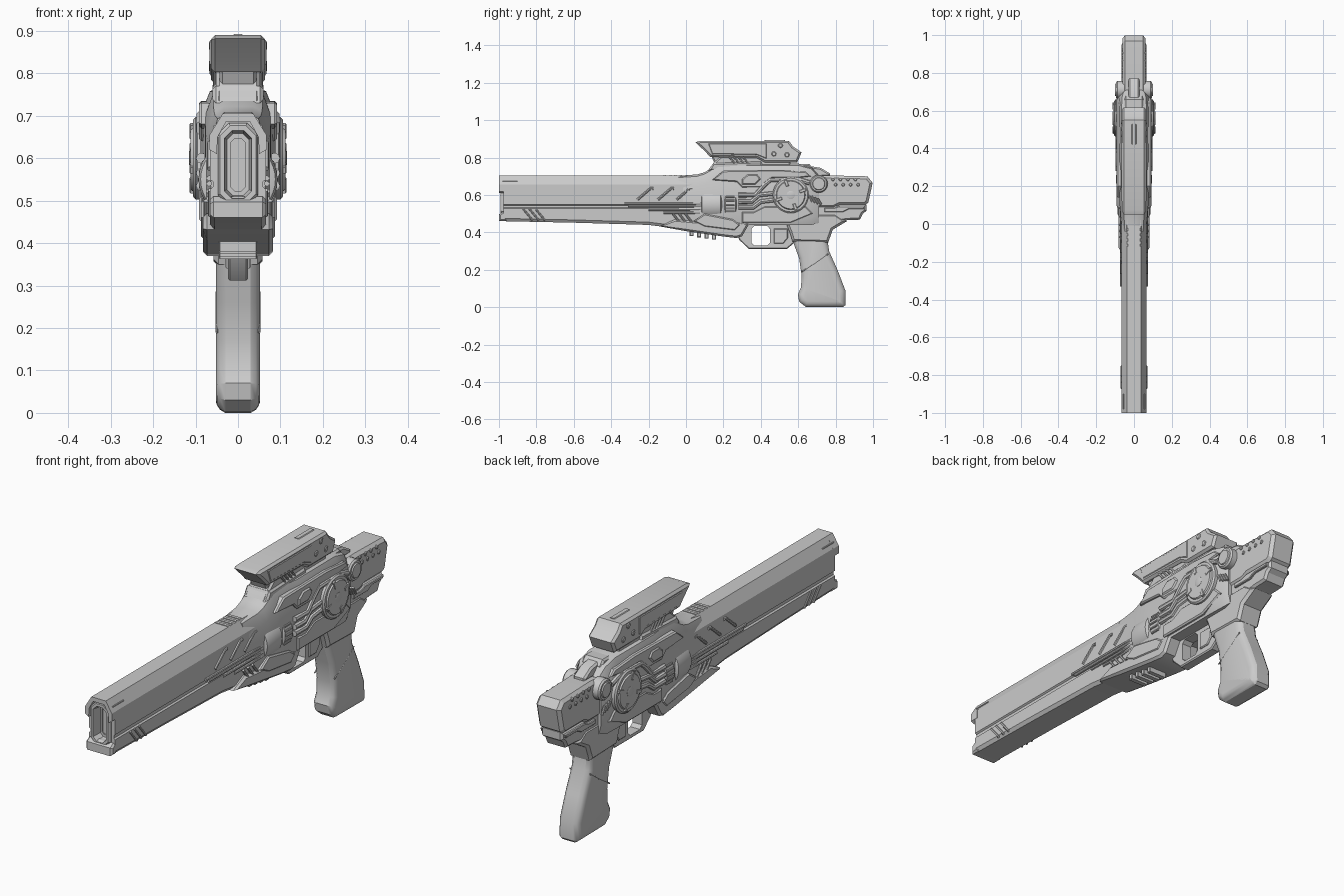
import bpy, bmesh
from math import sin, cos, pi, radians
from mathutils import Vector

if "Cube" in bpy.data.objects:
    bpy.data.objects.remove(bpy.data.objects["Cube"])


def loft(name, rings):
    """Skin a list of equal-length 3D rings and cap both ends."""
    bm = bmesh.new()
    rows = [[bm.verts.new(p) for p in r] for r in rings]
    n = len(rows[0])
    for a, b in zip(rows, rows[1:]):
        for i in range(n):
            bm.faces.new((a[i], a[(i + 1) % n], b[(i + 1) % n], b[i]))
    bm.faces.new(rows[0][::-1])
    bm.faces.new(rows[-1])
    bmesh.ops.recalc_face_normals(bm, faces=bm.faces)
    me = bpy.data.meshes.new(name)
    bm.to_mesh(me)
    bm.free()
    ob = bpy.data.objects.new(name, me)
    bpy.context.collection.objects.link(ob)
    return ob


def inset(pts, d):
    """Move a side outline inward by d."""
    p = [Vector(q) for q in pts]
    n = len(p)
    area = sum(p[i].x * p[(i + 1) % n].y - p[i].y * p[(i + 1) % n].x for i in range(n))
    s = 1 if area > 0 else -1
    out = []
    for i in range(n):
        a, b = (p[i] - p[i - 1]).normalized(), (p[(i + 1) % n] - p[i]).normalized()
        na, nb = Vector((-a.y, a.x)) * s, Vector((-b.y, b.x)) * s
        out.append(p[i] + (na + nb) / max(1 + na.dot(nb), 0.4) * d)
    return out


def layers(name, pts, lay):
    """Extrude a y-z outline over x, with (x, inset) layers."""
    return loft(name, [[(x, q[0], q[1]) for q in inset(pts, d)] for x, d in lay])


def slab(name, pts, w, c=0.008):
    return layers(name, pts, [(-w, c), (c - w, 0), (w - c, 0), (w, c)])


def plates(name, pts, x0, x1, c=0.006):
    for s, side in ((1, "right"), (-1, "left")):
        layers(f"{name}_{side}", pts, [(s * x0, 0), (s * (x1 - c), 0), (s * x1, c)])


def rect(y0, y1, z0, z1):
    return [(y0, z0), (y1, z0), (y1, z1), (y0, z1)]


def sym(half, y):
    """Mirror a half cross-section of (x, z), top to bottom, at y."""
    return [(x, y, z) for x, z in half] + [(-x, y, z) for x, z in reversed(half)]


def lathe(name, c, prof, axis, n=32):
    """Stack of (radius, position) circles along x or y."""
    rings = []
    for r, t in prof:
        ring = []
        for i in range(n):
            u, v = r * cos(2 * pi * i / n), r * sin(2 * pi * i / n)
            ring.append((t, c[1] + u, c[2] + v) if axis == "x" else (c[0] + u, t, c[2] + v))
        rings.append(ring)
    return loft(name, rings)


def discs(name, y, z, prof, n=32):
    for s, side in ((1, "right"), (-1, "left")):
        lathe(f"{name}_{side}", (0, y, z), [(r, s * t) for r, t in prof], "x", n)


def pipes(name, pts, r, x):
    """Mirrored bevelled-curve tubes along a y-z path."""
    for s, side in ((1, "right"), (-1, "left")):
        cu = bpy.data.curves.new(f"{name}_{side}", "CURVE")
        cu.dimensions, cu.bevel_depth, cu.bevel_resolution, cu.use_fill_caps = "3D", r, 2, True
        sp = cu.splines.new("POLY")
        sp.points.add(len(pts) - 1)
        for q, p in zip(sp.points, pts):
            q.co = (s * x, p[0], p[1], 1)
        ob = bpy.data.objects.new(f"{name}_{side}", cu)
        bpy.context.collection.objects.link(ob)


def cut(ob, cutter):
    m = ob.modifiers.new("cut", "BOOLEAN")
    m.operation, m.object = "DIFFERENCE", cutter
    cutter.hide_render = True
    cutter.hide_set(True)


def slot(hx, hz, y, z=0.585):
    c = hx * 0.55
    return sym([(hx - c, z + hz), (hx, z + hz - c), (hx, z - hz + c), (hx - c, z - hz)], y)


# Barrel with side groove and slot-shaped bore
def barrel_sec(y, zb):
    return sym([(.036, .705), (.066, .655), (.066, .55), (.059, .545), (.059, .532),
                (.066, .527), (.066, zb + .015), (.055, zb)], y)
barrel = loft("barrel", [barrel_sec(y, z) for y, z in
                         ((-.975, .46), (-.6, .452), (-.2, .44), (0, .415), (.15, .4))])
cut(barrel, loft("bore_cutter", [slot(.04, .088, -1.1), slot(.04, .088, -.93)]))
ring = loft("muzzle_ring", [slot(.047, .098, -.94), slot(.047, .098, -.985), slot(.042, .092, -.993),
                            slot(.032, .08, -.993), slot(.026, .073, -.95)])
cut(ring, loft("slot_cutter", [slot(.017, .062, -1.1), slot(.017, .062, -.945)]))
hood = [(.036, .705), (.067, .655), (.067, .62), (.05, .61), (.048, .65), (.028, .686)]
loft("muzzle_hood", [sym(hood, -1), sym(hood, -.96)])
slab("muzzle_lip", [(-1, .46), (-.96, .46), (-.96, .51), (-.98, .51), (-1, .497)], .066)
pipes("hood_mark", [(-.98, .675), (-.9, .675)], .003, .055)

# Receiver lofted along y: (y, top z, half width, bottom z)
def body_sec(y, zt, w, zb):
    return sym([(w * .45, zt), (w * .75, zt - .01), (w, zt - .065), (w, zb + .04), (w * .85, zb)], y)
loft("receiver", [body_sec(*s) for s in (
    (-.04, .703, .064, .425), (.06, .71, .072, .40), (.1, .722, .076, .395), (.17, .763, .078, .385),
    (.28, .767, .08, .375), (.33, .767, .088, .44), (.6, .768, .088, .44),
    (.67, .75, .085, .44), (.71, .705, .07, .45))])
slab("underbody", [(-.14, .432), (0, .407), (.2, .378), (.27, .37), (.3, .38), (.34, .45),
                   (.2, .47), (.05, .46), (-.06, .47)], .083, .01)
slab("top_spine", [(.1, .715), (.17, .76), (.66, .765), (.68, .74), (.68, .72)], .05)
plates("upper_armor", [(.14, .68), (.2, .73), (.5, .735), (.64, .725), (.67, .70), (.6, .69),
                       (.46, .69), (.4, .64), (.3, .64), (.27, .67)], .06, .092)
plates("vent_hatch", [(.3, .655), (.37, .655), (.4, .685), (.38, .71), (.33, .71), (.3, .685)], .07, .098)
plates("lower_armor", [(.3, .45), (.56, .45), (.68, .5), (.64, .54), (.42, .54), (.36, .51), (.3, .51)], .07, .092)
plates("cheek_plate", [(.04, .46), (.1, .43), (.26, .41), (.29, .44), (.25, .47), (.1, .5)], .06, .087)

# Drum with flutes
lathe("drum", (0, 0, .55), [(.07, .08), (.088, .085), (.093, .1), (.093, .185), (.08, .192), (.08, .205),
                            (.09, .21), (.09, .265), (.082, .27), (.075, .29)], "y", 40)
for i in range(-4, 5):
    a = i * radians(13)
    pipes(f"drum_flute_{i + 4}", [(.215, .55 + .09 * sin(a)), (.26, .55 + .09 * sin(a))], .005, .09 * cos(a))

# Rods, hoses and slanted fins on the barrel sides
for i, (y0, z) in enumerate(((-.33, .553), (-.31, .54), (-.2, .522), (-.12, .505))):
    pipes(f"rod_{i}", [(y0, z), (.09, z)], .0065, .068)
for i, y in enumerate((-.26, -.15, -.05)):
    pipes(f"fin_{i}", [(y, .575), (y + .07, .635), (y + .085, .635)], .007, .066)
for g, (y0, zt, zb) in enumerate(((-.87, .525, .465), (-.07, .5, .435))):
    for i in range(3):
        y = y0 + i * .033
        pipes(f"slant_rib_{g}_{i}", [(y, zt), (y + .05, zb)], .006, .065 + .01 * g)
pipes("hose_low", [(.28, .535), (.36, .535), (.4, .565), (.48, .575)], .013, .086)
pipes("hose_mid", [(.28, .565), (.35, .565), (.39, .6), (.48, .61)], .013, .086)
pipes("hose_high", [(.28, .6), (.37, .6), (.42, .655), (.45, .68), (.6, .685), (.66, .665)], .013, .086)
for i in range(4):
    y = -.12 + i * .028
    slab(f"top_rib_{i}", rect(y, y + .014, .66, .708), .036, .003)
    pts = rect(.02 + i * .04, .04 + i * .04, .38 - i * .006, .42)
    slab(f"belly_rib_{i}", pts, .045, .003)

# Side discs with hub, notches and bolts
discs("large_disc", .56, .6, [(.097, .07), (.097, .1), (.09, .106), (.078, .106), (.074, .112), (.02, .112)])
discs("disc_hub", .56, .6, [(.022, .1), (.022, .113), (.016, .115)], 16)
for i in range(4):
    a = radians(20 + 90 * i)
    d, t = Vector((cos(a), sin(a))), Vector((-sin(a), cos(a))) * .008
    c = Vector((.56, .6))
    plates(f"disc_key_{i}", [c + d * .05 - t, c + d * .085 - t, c + d * .085 + t, c + d * .05 + t], .1, .114, .002)
discs("small_disc", .71, .66, [(.048, .05), (.048, .088), (.042, .095), (.034, .095), (.031, .1), (.01, .1)], 24)
for i in range(4):
    pipes(f"cooling_fin_{i}", [(.655 + i * .016, .6 - i * .006), (.675 + i * .016, .565 - i * .006)], .006, .084)

# Rear stock
slab("stock_upper", [(.66, .53), (.79, .53), (.82, .545), (.955, .545), (.975, .56), (.998, .665),
                     (.97, .7), (.76, .705), (.66, .7)], .062, .014)
slab("stock_lower", [(.66, .44), (.8, .455), (.86, .465), (.93, .468), (.945, .5), (.965, .515), (.965, .55),
                     (.66, .55)], .054, .01)
plates("stock_strip", [(.74, .51), (.84, .51), (.87, .525), (.95, .525), (.955, .54), (.82, .54), (.79, .53),
                       (.74, .53)], .04, .065, .003)
slab("rear_latch", [(.66, .7), (.77, .7), (.77, .715), (.72, .745), (.66, .755)], .03)
for i in range(4):
    for j in range(2):
        discs(f"stock_stud_{i}_{j}", .785 + i * .04 + j * .015, .683 - j * .028,
              [(.009, .055), (.009, .064), (.006, .067)], 8)

# Sight on its riser
slab("sight_body", [(.05, .882), (.075, .89), (.55, .89), (.572, .86), (.618, .828), (.595, .775), (.42, .775),
                    (.38, .797), (.13, .803), (.1, .835)], .064, .01)
slab("sight_lens_box", [(.115, .855), (.15, .775), (.4, .765), (.4, .86)], .044)
slab("sight_riser", [(.12, .735), (.15, .775), (.19, .81), (.42, .81), (.56, .79), (.56, .74)], .052)
slab("sight_foot", [(.12, .73), (.145, .77), (.4, .78), (.42, .74)], .06)
slab("sight_top_rail", rect(.42, .53, .87, .893), .012, .003)
plates("sight_panel", [(.14, .82), (.38, .815), (.43, .795), (.43, .875), (.12, .875)], .05, .067, .003)
for i, (y, z) in enumerate(((.47, .82), (.54, .815), (.505, .865))):
    discs(f"sight_screw_{i}", y, z, [(.013, .055), (.013, .065), (.009, .068)], 12)
for i in range(4):
    pipes(f"riser_rib_{i}", [(.23 + i * .024, .805), (.26 + i * .024, .77)], .005, .054)

# Trigger guard, trigger and grip
guard = slab("trigger_guard", [(.26, .42), (.285, .36), (.335, .312), (.54, .312), (.58, .345), (.58, .46),
                               (.28, .46)], .024, .005)
hole = [(.35, .345), (.365, .33), (.435, .33), (.45, .345), (.45, .42), (.435, .435), (.365, .435), (.35, .42)]
cut(guard, layers("guard_cutter", hole, [(-.1, 0), (.1, 0)]))
slab("trigger", [(.44, .44), (.455, .4), (.45, .36), (.46, .34), (.5, .36), (.5, .44)], .015, .003)
plates("guard_panel", [(.47, .34), (.52, .34), (.545, .37), (.545, .42), (.47, .42)], .01, .03, .004)
slab("grip_collar", [(.53, .46), (.555, .40), (.57, .35), (.76, .345), (.785, .415), (.86, .46), (.8, .5), (.6, .5)],
     .058, .012)
grip = [(.55, .45), (.565, .37), (.605, .26), (.618, .17), (.615, .105), (.598, .07), (.605, .03), (.64, .002),
        (.84, .0), (.853, .012), (.852, .09), (.81, .2), (.765, .3), (.757, .36), (.785, .43), (.7, .5)]
layers("grip", grip, [(-.052, .03), (-.049, .017), (-.042, .007), (-.03, 0), (.03, 0), (.042, .007),
                      (.049, .017), (.052, .03)])
pipes("grip_seam", [(.62, .19), (.69, .235), (.76, .285)], .003, .05)

# Shading
bpy.ops.object.select_all(action="DESELECT")
for ob in list(bpy.context.scene.objects):
    if not ob.hide_render:
        ob.select_set(True)
        bpy.context.view_layer.objects.active = ob
bpy.ops.object.convert(target="MESH")
bpy.ops.object.shade_smooth_by_angle(angle=radians(28))
